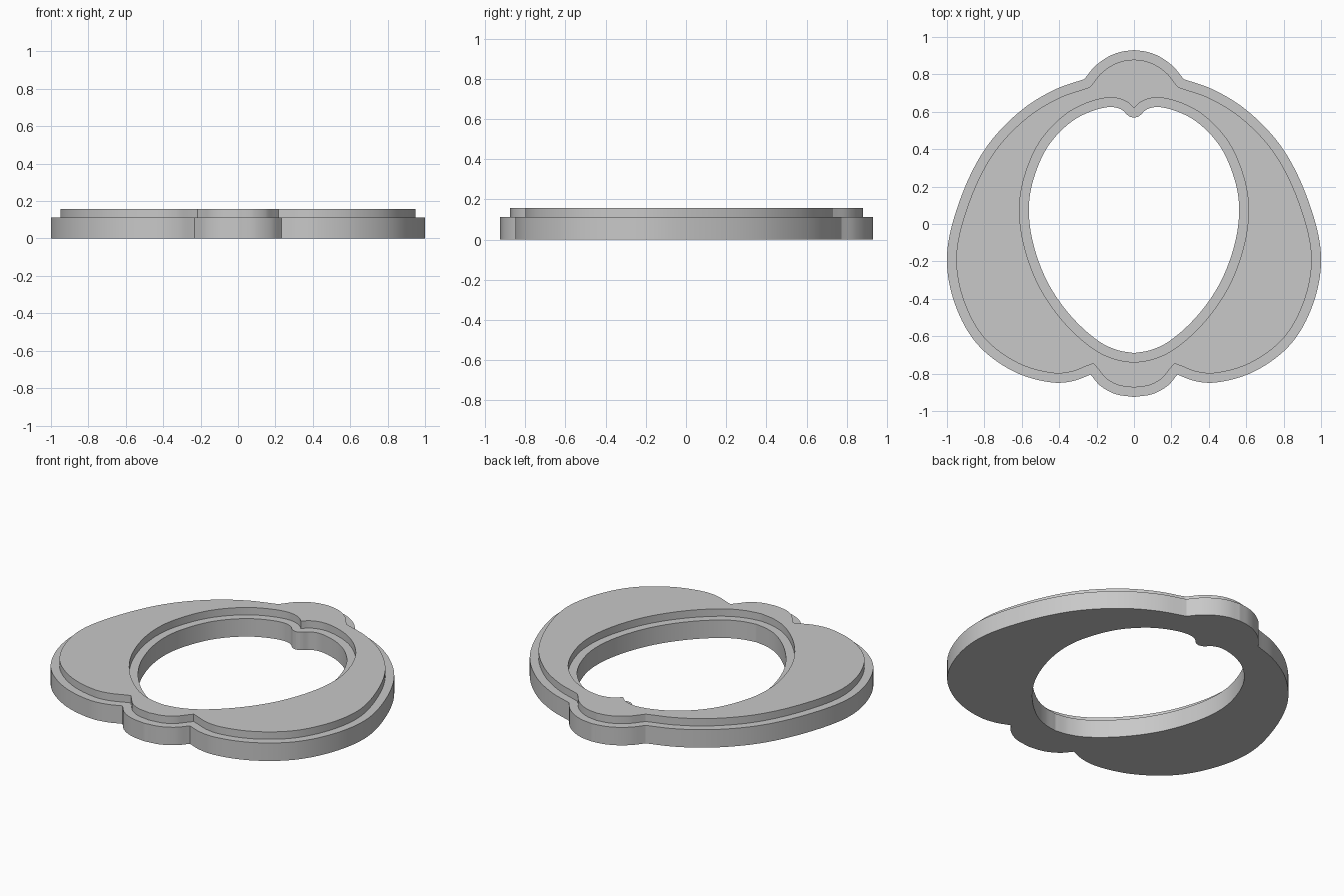
import bpy, bmesh
from mathutils import Vector

cube = bpy.data.objects.get("Cube")
if cube:
    bpy.data.objects.remove(cube, do_unlink=True)

STEP = 0.05      # width of the ledge around the raised face
BASE_Z = 0.112
TOP_Z = 0.158


def spline(points, n=10):
    """Smooth curve through the points."""
    p = [Vector(q) for q in points]
    p = [2 * p[0] - p[1]] + p + [2 * p[-1] - p[-2]]
    out = []
    for a, b, c, d in zip(p, p[1:], p[2:], p[3:]):
        t0 = (a - b).length ** 0.5
        t1 = (b - c).length ** 0.5
        t2 = (c - d).length ** 0.5
        m1 = (c - b) + t1 * ((b - a) / t0 - (c - a) / (t0 + t1))
        m2 = (c - b) + t1 * ((d - c) / t2 - (d - b) / (t1 + t2))
        for i in range(n):
            t = i / n
            out.append(b * (2*t**3 - 3*t**2 + 1) + m1 * (t**3 - 2*t**2 + t)
                       + c * (3*t**2 - 2*t**3) + m2 * (t**3 - t**2))
    return out + [p[-2]]


def half_outline(*arcs):
    """Join arcs that meet at sharp corners."""
    pts = []
    for arc in arcs:
        pts += spline(arc)[1 if pts else 0:]
    return pts


def offset(half, d):
    """Mitred outward offset of a clockwise half outline, kept on its own side."""
    out = []
    for i in range(1, len(half) - 1):
        u = (half[i] - half[i - 1]).normalized()
        v = (half[i + 1] - half[i]).normalized()
        n1, n2 = Vector((-u.y, u.x)), Vector((-v.y, v.x))
        q = half[i] + (n1 + n2) * d / (1 + n1.dot(n2))
        if q.x > 0.004:
            out.append(q)
    return [half[0] + Vector((0, d))] + out + [half[-1] - Vector((0, d))]


def mirrored(half):
    return half + [Vector((-p.x, p.y)) for p in half[-2:0:-1]]


# Outer outline: back lobe, round body, front lobe
outer = half_outline(
    [(0, .93), (.075, .919), (.14, .893), (.21, .842), (.265, .775)],
    [(.265, .775), (.42, .72), (.6, .61), (.79, .41), (.93, .13), (1, -.17),
     (.96, -.42), (.84, -.64), (.64, -.79), (.43, -.848), (.32, -.838), (.232, -.805)],
    [(.232, -.805), (.18, -.865), (.1, -.909), (0, -.925)])

# Opening with the small locating nub at the back
inner = half_outline(
    [(0, .569), (.02, .573), (.036, .584), (.064, .61), (.115, .625), (.2, .612), (.33, .55),
     (.46, .415), (.54, .23), (.562, .08), (.54, -.1), (.46, -.315),
     (.33, -.5), (.18, -.632), (.085, -.675), (0, -.69)])

outer_top = mirrored(offset(outer, -STEP))
inner_top = mirrored(offset(inner, STEP))
outer, inner = mirrored(outer), mirrored(inner)

bm = bmesh.new()


def ring(loop, z):
    verts = [bm.verts.new((p.x, p.y, z)) for p in loop]
    return [bm.edges.new((a, b)) for a, b in zip(verts, verts[1:] + verts[:1])]


def flat(loop_a, loop_b, z):
    bmesh.ops.triangle_fill(bm, edges=ring(loop_a, z) + ring(loop_b, z),
                            use_beauty=True, normal=(0, 0, 1))


def wall(loop, z0, z1):
    geom = bmesh.ops.extrude_edge_only(bm, edges=ring(loop, z0))["geom"]
    verts = [g for g in geom if isinstance(g, bmesh.types.BMVert)]
    bmesh.ops.translate(bm, verts=verts, vec=(0, 0, z1 - z0))


# Underside, ledges and raised face
flat(outer, inner, 0)
flat(outer, outer_top, BASE_Z)
flat(inner_top, inner, BASE_Z)
flat(outer_top, inner_top, TOP_Z)

# Upright walls of both tiers
for loop in (outer, inner):
    wall(loop, 0, BASE_Z)
for loop in (outer_top, inner_top):
    wall(loop, BASE_Z, TOP_Z)

bmesh.ops.remove_doubles(bm, verts=bm.verts, dist=0.0002)
bmesh.ops.recalc_face_normals(bm, faces=bm.faces)
mesh = bpy.data.meshes.new("stepped_ring")
bm.to_mesh(mesh)
bm.free()

frame = bpy.data.objects.new("stepped_ring", mesh)
bpy.context.collection.objects.link(frame)

# Plain grey material
grey = bpy.data.materials.new("plain_grey")
grey.use_nodes = True
colour = (0.58, 0.58, 0.58, 1)
grey.diffuse_color = colour
grey.node_tree.nodes["Principled BSDF"].inputs["Base Color"].default_value = colour
mesh.materials.append(grey)

bpy.context.view_layer.objects.active = frame
frame.select_set(True)
bpy.ops.object.shade_smooth_by_angle(angle=0.5)
